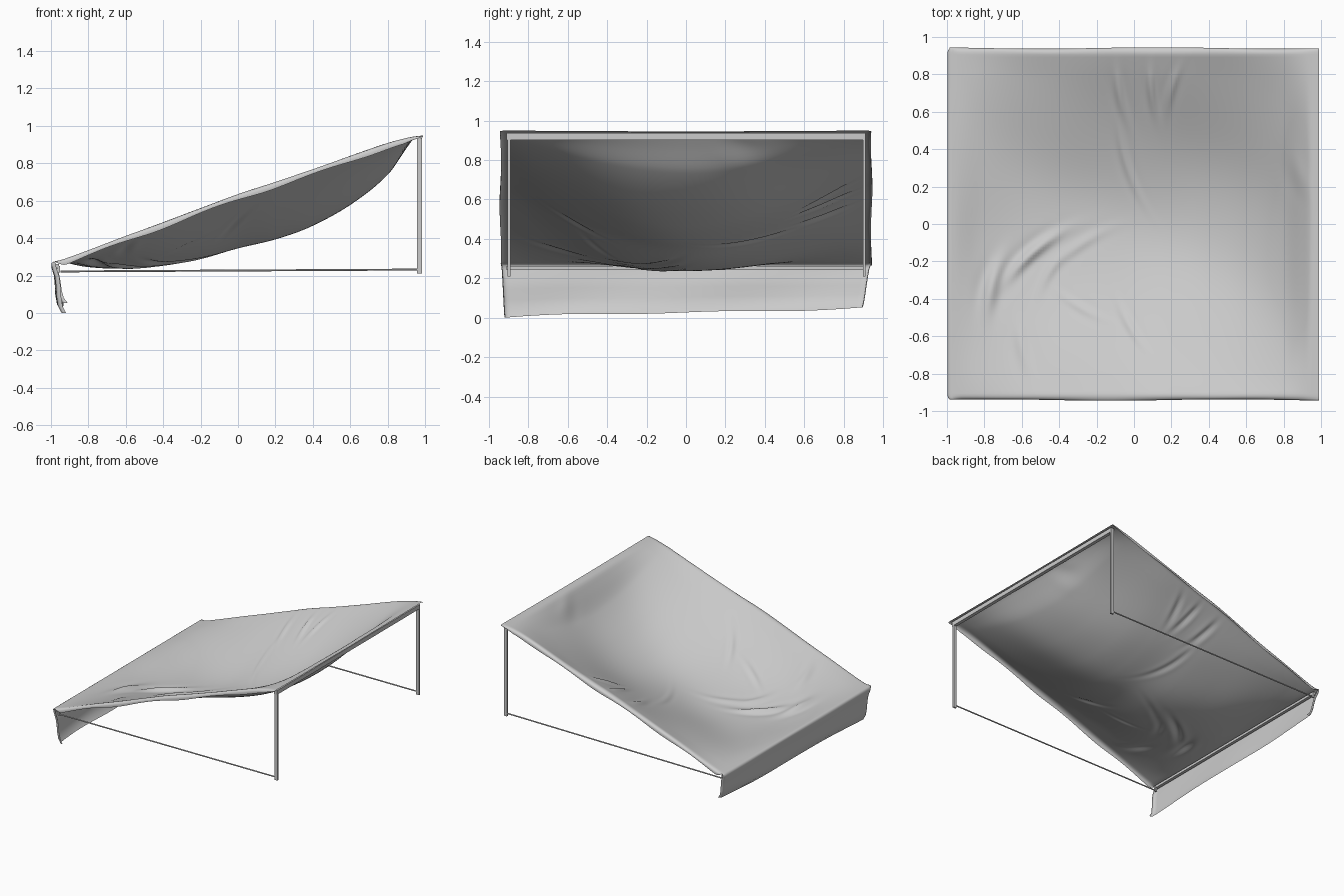
import bpy, bmesh, math
from mathutils import Vector

if "Cube" in bpy.data.objects:
    bpy.data.objects.remove(bpy.data.objects["Cube"])

# Lengthwise profile of the fabric: x, height at the sides, height along the middle
PROFILE = [(-0.985, 0.275, 0.275), (-0.94, 0.285, 0.272), (-0.8, 0.335, 0.247),
           (-0.6, 0.412, 0.235), (-0.4, 0.485, 0.252), (-0.2, 0.56, 0.29),
           (0.0, 0.635, 0.345), (0.2, 0.70, 0.395), (0.4, 0.768, 0.465),
           (0.6, 0.84, 0.575), (0.8, 0.908, 0.74), (0.9, 0.935, 0.88),
           (0.94, 0.943, 0.93), (0.99, 0.949, 0.945)]
# Folds: centre x, centre y, direction in degrees, half length, half width, height
FOLDS = [(-0.55, -0.16, 42, 0.17, 0.028, 0.022), (-0.76, -0.33, 75, 0.14, 0.035, 0.022),
         (-0.30, -0.12, 35, 0.16, 0.025, 0.008), (-0.28, -0.45, 150, 0.12, 0.02, 0.006),
         (0.09, 0.72, 95, 0.12, 0.018, 0.014), (0.20, 0.72, 75, 0.12, 0.02, 0.012),
         (-0.08, 0.70, 100, 0.13, 0.02, 0.012), (-0.05, 0.35, 105, 0.20, 0.018, 0.008),
         (-0.02, -0.55, 120, 0.12, 0.02, 0.008), (-0.60, -0.65, 100, 0.12, 0.03, 0.008),
         (-0.45, -0.25, 60, 0.12, 0.025, 0.008), (0.90, 0.25, 110, 0.12, 0.04, 0.012)]


def profile_at(x):
    """Smooth curve through the profile points."""
    P = PROFILE
    i = max(k for k in range(len(P) - 1) if P[k][0] <= x + 1e-9)
    a, b = P[i], P[i + 1]
    p, n = P[max(i - 1, 0)], P[min(i + 2, len(P) - 1)]
    h = b[0] - a[0]
    t = (x - a[0]) / h
    out = []
    for k in (1, 2):
        m0 = (b[k] - p[k]) / (b[0] - p[0]) * h
        m1 = (n[k] - a[k]) / (n[0] - a[0]) * h
        out.append((2*t**3 - 3*t*t + 1)*a[k] + (t**3 - 2*t*t + t)*m0
                   + (3*t*t - 2*t**3)*b[k] + (t**3 - t*t)*m1)
    return out


def wrinkle(x, y):
    z = 0.0
    for cx, cy, ang, length, width, amp in FOLDS:
        c, s = math.cos(math.radians(ang)), math.sin(math.radians(ang))
        u = (x - cx)*c + (y - cy)*s
        v = -(x - cx)*s + (y - cy)*c + 0.5*u*u
        r = v / width
        z += amp * math.exp(-(u / length)**2) * (1 - 0.7*r*r) * math.exp(-r*r/2)
    return z + 0.003*math.sin(9*x + 4*y)*math.sin(7*y - 3*x)


def fabric_point(x, y):
    side, mid = profile_at(x)
    a = min(1, abs(y) / 0.91)
    belly = 0.65*(1 - a*a) + 0.35*(0.5 + 0.5*math.cos(math.pi*a))
    fade = max(0, min(1, (0.96 - abs(x)) / 0.1))
    return side + (mid - side)*belly + fade*wrinkle(x, y)*min(1, (0.96 - abs(y))*6)


# Fabric: sagging sheet, rolled side hems and hanging front flap in one surface
def build_fabric():
    NX, NY = 150, 130
    cols = [(-0.92 + 1.84*j/NY, 0.0) for j in range(NY + 1)]
    hem = [(0.934, 0.005), (0.941, 0.015), (0.938, 0.03)]
    cols = [(-y, d) for y, d in reversed(hem)] + cols + hem
    flap = [(-0.998, 0.265, 0.995), (-0.996, 0.245, 0.99), (-0.982, 0.205, 0.985),
            (-0.976, 0.16, 0.98), (-0.972, 0.11, 0.975), (-0.962, 0.065, 0.97),
            (-0.94, 0.035, 0.965)]
    bm = bmesh.new()
    rows = []
    for i in range(NX + 1):
        x = 0.99 - 1.975*i/NX
        end = min(1, (x + 0.985)/0.06, 0.35 + (0.99 - x)/0.15)
        rows.append([bm.verts.new((x, y + (0.004*math.sin(5*x + y) if d else 0),
                                   fabric_point(x, y) - d*end*(1 + 0.2*math.sin(11*x))))
                     for y, d in cols])
    for k, (x, z, s) in enumerate(flap):
        f = k / (len(flap) - 1)
        # the flap's side edges wrap backwards a little
        rows.append([bm.verts.new((x + 0.8*d + 0.008*f*math.sin(6*y + 3*f), y*s - 0.012*f,
                                   z + f*(0.018*y + 0.012*y**9 - 0.008 + 0.003*math.sin(8*y))))
                     for y, d in cols])
    for r0, r1 in zip(rows, rows[1:]):
        for j in range(len(cols) - 1):
            bm.faces.new((r0[j], r0[j+1], r1[j+1], r1[j]))
    bmesh.ops.recalc_face_normals(bm, faces=bm.faces)
    if sum(f.normal.z for f in bm.faces) < 0:
        bmesh.ops.reverse_faces(bm, faces=bm.faces)
    me = bpy.data.meshes.new("fabric_canopy")
    bm.to_mesh(me)
    bm.free()
    for p in me.polygons:
        p.use_smooth = True
    bpy.context.collection.objects.link(bpy.data.objects.new("fabric_canopy", me))


def place(o, name, a, b):
    o.name = name
    o.rotation_mode = 'QUATERNION'
    o.rotation_quaternion = Vector((0, 0, 1)).rotation_difference(b - a)


def bar(name, a, b, w, h):
    """Square bar from a to b; w and h are its two cross sizes."""
    a, b = Vector(a), Vector(b)
    bpy.ops.mesh.primitive_cube_add(size=1, location=(a + b)/2)
    o = bpy.context.object
    o.scale = (w, h, (b - a).length)
    place(o, name, a, b)


def rod(name, a, b, r):
    a, b = Vector(a), Vector(b)
    bpy.ops.mesh.primitive_cylinder_add(vertices=12, radius=r, depth=(b - a).length,
                                        location=(a + b)/2)
    place(bpy.context.object, name, a, b)
    bpy.ops.object.shade_smooth_by_angle()


build_fabric()

# Frame: posts, lower rods and brackets on both sides, cross rails at both ends
for side, y in (("front", -0.897), ("back", 0.903)):
    bar(side + "_post", (0.97, y, 0.21), (0.97, y, 0.92), 0.027, 0.014)
    rod(side + "_lower_rod", (-0.95, y, 0.222), (0.97, y, 0.232), 0.005)
    bar(side + "_lower_bracket", (-0.96, y, 0.215), (-0.96, y, 0.25), 0.014, 0.014)
bar("upper_rail", (0.97, -0.91, 0.919), (0.97, 0.91, 0.919), 0.027, 0.034)
bar("lower_rail", (-0.968, -0.91, 0.252), (-0.968, 0.91, 0.252), 0.024, 0.02)
